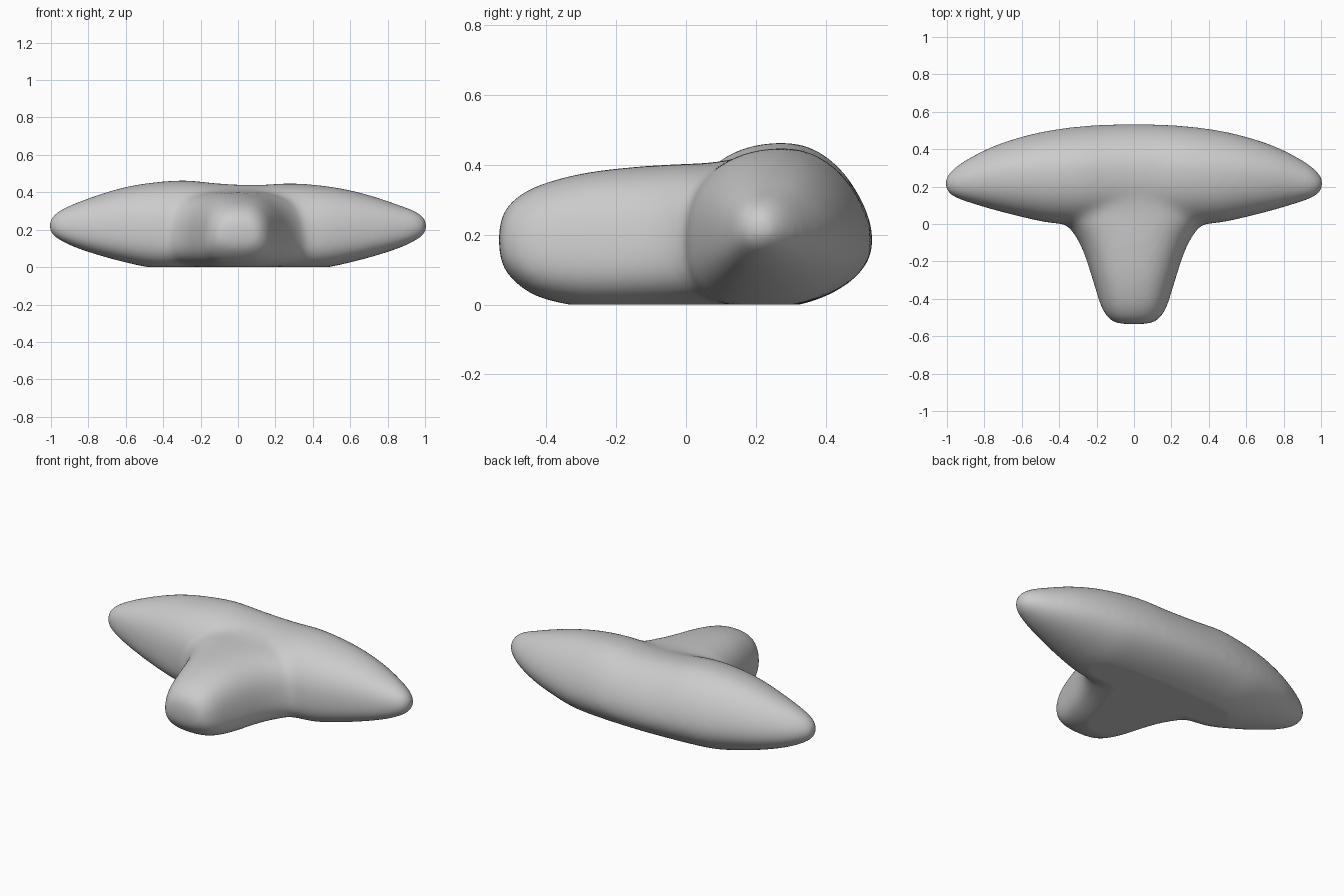
import bpy, bmesh, math
from mathutils import Vector

if "Cube" in bpy.data.objects:
    bpy.data.objects.remove(bpy.data.objects["Cube"])

grey = bpy.data.materials.new("plain grey")
grey.use_nodes = True
grey.diffuse_color = (0.6, 0.6, 0.6, 1)
grey.node_tree.nodes["Principled BSDF"].inputs["Base Color"].default_value = (0.6, 0.6, 0.6, 1)


def smooth_rows(keys, steps=8):
    """Catmull-Rom interpolation of section rows."""
    rows = [Vector(k) for k in keys]
    out = []
    for i in range(len(rows) - 1):
        p, q = rows[i], rows[i + 1]
        before = rows[max(i - 1, 0)]
        after = rows[min(i + 2, len(rows) - 1)]
        span = q[0] - p[0]
        m0 = (q - before) * (span / (q[0] - before[0]))
        m1 = (after - p) * (span / (after[0] - p[0]))
        for s in range(steps):
            t = s / steps
            out.append(p * (2*t**3 - 3*t**2 + 1) + m0 * (t**3 - 2*t**2 + t)
                       + q * (3*t**2 - 2*t**3) + m1 * (t**3 - t**2))
    return out + [rows[-1]]


def loft(bm, keys, powers, waist, place, sides=64):
    """Skin over sections (along, side min, side max, low, high);
    powers sets the roundness of each quarter: (lower, upper) x (min, max)."""
    rings = []
    for along, a, b, low, high in smooth_rows(keys):
        mid = low + (high - low) * waist
        ring = []
        for k in range(sides):
            angle = math.tau * (k + 0.5) / sides
            c, s = math.cos(angle), math.sin(angle)
            power = powers[s > 0][c > 0]
            c = math.copysign(abs(c) ** (2 / power), c)
            s = math.copysign(abs(s) ** (2 / power), s)
            z = mid + s * ((high - mid) if s > 0 else (mid - low))
            ring.append(bm.verts.new(place(along, (a + b) / 2 + c * (b - a) / 2, z, s)))
        rings.append(ring)
    for r, q in zip(rings, rings[1:]):
        for k in range(sides):
            n = (k + 1) % sides
            bm.faces.new((r[k], r[n], q[n], q[k]))
    bm.faces.new(rings[0])
    bm.faces.new(rings[-1])


bm = bmesh.new()
# Crossbar: tapered spindle with full front shoulders and a sloping back
loft(bm, [(-1.012, .19, .25, .19, .25), (-.992, .16, .275, .165, .28),
          (-.95, .137, .312, .14, .308), (-.88, .113, .357, .107, .34),
          (-.75, .075, .42, .064, .387), (-.6, .037, .469, .024, .43),
          (-.45, .006, .503, -.006, .454), (-.28, -.004, .525, -.012, .465),
          (-.13, -.004, .534, -.012, .45), (0, -.004, .537, -.012, .442),
          (.13, -.004, .534, -.012, .441), (.28, -.004, .525, -.012, .449),
          (.45, .006, .503, -.006, .437), (.6, .037, .469, .024, .412),
          (.75, .075, .42, .064, .372), (.88, .113, .357, .107, .327),
          (.95, .137, .312, .14, .302), (.992, .16, .275, .165, .275),
          (1.012, .19, .25, .19, .25)],
     ((2.5, 2.0), (2.5, 1.75)), 0.42,
     lambda x, y, z, s: (x, y + 0.035 * s * abs(s) * (1 - x * x), z))
# Stem: rounded nose flaring into the crossbar
stem = [(-.537, .075, .155, .225), (-.527, .11, .11, .258), (-.503, .14, .077, .293),
        (-.45, .172, .033, .33), (-.38, .195, .008, .356), (-.28, .225, -.008, .379),
        (-.15, .268, -.012, .394), (-.06, .313, -.012, .4), (0, .36, -.012, .403),
        (.05, .39, -.012, .404), (.12, .34, -.012, .413), (.22, .26, 0, .428),
        (.34, .2, .02, .43)]
loft(bm, [(y, -w, w, low, high) for y, w, low, high in stem],
     ((2.7, 2.7), (2.7, 2.7)), 0.45, lambda y, x, z, s: (x * (1 - 0.09 * s), y, z))
bmesh.ops.recalc_face_normals(bm, faces=bm.faces)
mesh = bpy.data.meshes.new("body")
bm.to_mesh(mesh)
bm.free()
body = bpy.data.objects.new("body", mesh)
bpy.context.collection.objects.link(body)

# Fuse the parts and soften the joint
fuse = body.modifiers.new("fuse", 'REMESH')
fuse.mode = 'VOXEL'
fuse.voxel_size = 0.012
soften = body.modifiers.new("soften", 'SMOOTH')
soften.factor = 0.5
soften.iterations = 70
bpy.context.view_layer.objects.active = body
body.select_set(True)
for name in ("fuse", "soften"):
    bpy.ops.object.modifier_apply(modifier=name)

# Flat underside
for v in body.data.vertices:
    v.co.z = max(v.co.z, 0)
body.data.materials.clear()
body.data.materials.append(grey)
bpy.ops.object.shade_smooth()
